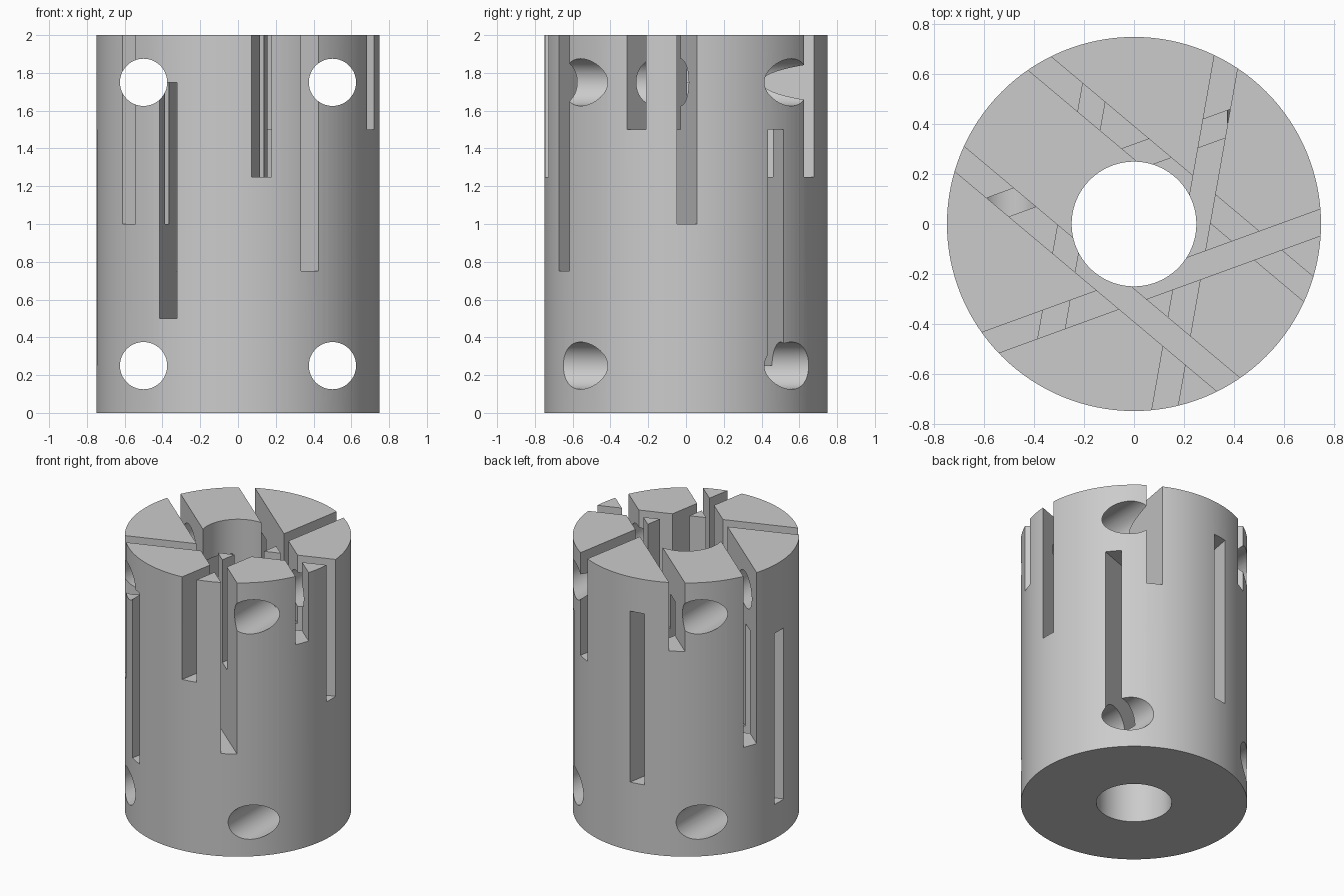
import bpy
from math import radians, sin, cos

if "Cube" in bpy.data.objects:
    bpy.data.objects.remove(bpy.data.objects["Cube"], do_unlink=True)

HEIGHT, OUTER, BORE = 2.0, 0.75, 0.25
SLOT_WIDTH, SLOT_HEIGHT, SLOT_OFFSET = 0.1, 1.25, 0.25

grey = bpy.data.materials.new("plain grey")
grey.use_nodes = True
colour = (0.6, 0.6, 0.6, 1)
grey.diffuse_color = colour
grey.node_tree.nodes["Principled BSDF"].inputs["Base Color"].default_value = colour


def cylinder(name, radius, depth, location, sides, rotation=(0, 0, 0)):
    bpy.ops.mesh.primitive_cylinder_add(vertices=sides, radius=radius, depth=depth,
                                        location=location, rotation=rotation)
    obj = bpy.context.object
    obj.name = name
    obj.data.materials.append(grey)
    return obj


def slot_cutter(angle, bottom):
    """Upright slab lying along a chord that is tangent to the bore."""
    a = radians(angle)
    location = (SLOT_OFFSET * sin(a), -SLOT_OFFSET * cos(a), bottom + SLOT_HEIGHT / 2)
    bpy.ops.mesh.primitive_cube_add(size=1, location=location, rotation=(0, 0, a))
    obj = bpy.context.object
    obj.name = "slot_cutter"
    obj.scale = (HEIGHT, SLOT_WIDTH, SLOT_HEIGHT)
    obj.data.materials.append(grey)
    return obj


# Solid body
body = cylinder("slotted_cylinder", OUTER, HEIGHT, (0, 0, HEIGHT / 2), 128)

# Central bore
cutters = [cylinder("bore_cutter", BORE, HEIGHT * 2, (0, 0, HEIGHT / 2), 96)]

# Four cross holes from front to back
for x in (-0.5, 0.5):
    for z in (0.25, 1.75):
        cutters.append(cylinder("cross_hole_cutter", 0.125, HEIGHT, (x, 0, z), 64,
                                (radians(90), 0, 0)))

# Six tangent slots climbing in a spiral
for i in range(6):
    cutters.append(slot_cutter(200 + 60 * i, 0.25 * (i + 1)))

# Cut everything out of the body
for cutter in cutters:
    cutter.hide_render = True
    mod = body.modifiers.new(cutter.name, 'BOOLEAN')
    mod.operation = 'DIFFERENCE'
    mod.solver = 'EXACT'
    mod.object = cutter

bpy.ops.object.select_all(action='DESELECT')
body.select_set(True)
bpy.context.view_layer.objects.active = body
for mod in list(body.modifiers):
    bpy.ops.object.modifier_apply(modifier=mod.name)
for cutter in cutters:
    bpy.data.objects.remove(cutter, do_unlink=True)

# Smooth round walls with crisp edges
bpy.ops.object.shade_smooth_by_angle(angle=radians(30))
